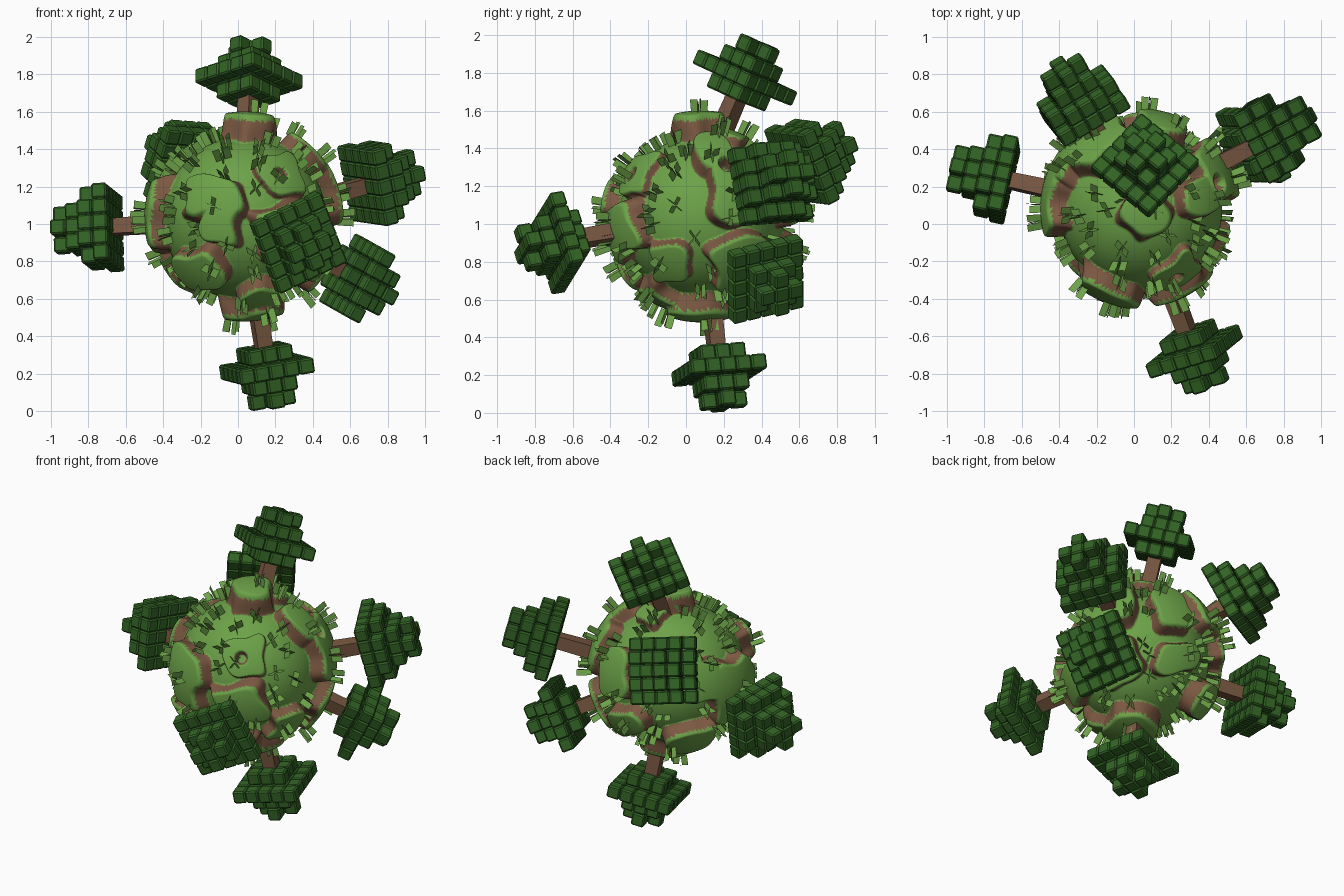
import bpy, bmesh, math, random
from mathutils import Vector, Matrix, Quaternion

random.seed(4)
if "Cube" in bpy.data.objects:
    bpy.data.objects.remove(bpy.data.objects["Cube"], do_unlink=True)

CENTRE = Vector((0.035, 0.08, 1.03))
BASE, RISE, WALL = 0.436, 0.10, 0.095
BLOCK = 0.083


def material(name, rgb):
    m = bpy.data.materials.new(name)
    m.use_nodes = True
    m.diffuse_color = (*rgb, 1)
    m.node_tree.nodes["Principled BSDF"].inputs["Base Color"].default_value = (*rgb, 1)
    return m


GRASS = material("grass_green", (0.15, 0.36, 0.065))
EARTH = material("earth_brown", (0.20, 0.10, 0.055))
LEAF = material("leaf_green", (0.032, 0.125, 0.018))
BARK = material("bark_brown", (0.185, 0.095, 0.052))


def frame(axis, roll=0):
    """Rotation taking +z to the axis, turned about it by roll degrees."""
    return axis.to_track_quat('Z', 'Y') @ Quaternion((0, 0, 1), math.radians(roll))


def finish(bm, name, mats):
    me = bpy.data.meshes.new(name)
    bm.to_mesh(me)
    bm.free()
    for m in mats:
        me.materials.append(m)
    return me


def place(name, mesh, matrix):
    ob = bpy.data.objects.new(name, mesh)
    bpy.context.scene.collection.objects.link(ob)
    ob.matrix_world = matrix


# Raised plateaus: direction, half width, half height, roll, relative rise
PLATEAUS = [(frame(Vector(d), r).to_matrix().transposed(), w, h, k) for d, w, h, r, k in (
    ((-.40, -.90, .24), .34, .24, 0, 1), ((-.28, -.95, -.02), .20, .25, 0, 1),
    ((.42, -.72, .50), .27, .27, 10, .5), ((.45, -.85, -.12), .33, .30, 20, .9),
    ((-1, .10, .08), .36, .38, 5, 1), ((-.80, .50, .25), .22, .25, 0, 1),
    ((.02, -.04, 1), .26, .24, 15, 1.35), ((.08, .35, .95), .20, .20, 0, .6),
    ((.08, .0, -1), .31, .33, 20, 1.15), ((.20, -.45, -.85), .22, .25, 0, .8),
    ((-.45, .70, .50), .36, .30, 10, 1), ((.84, .42, .30), .34, .40, 5, 1),
    ((.70, .15, .68), .20, .28, 0, .9), ((-.45, -.65, -.52), .30, .24, 15, 1),
    ((.76, .42, -.45), .33, .32, 30, 1), ((.25, .92, .25), .27, .30, 0, 1),
    ((.10, .90, -.40), .30, .22, 20, .9), ((-.60, .50, -.60), .30, .26, 10, 1),
    ((.80, -.35, -.48), .22, .22, 0, .8))]
# Small round hollows: direction, radius
PITS = [(Vector(d).normalized(), r) for d, r in (
    ((.40, -.77, .49), .075), ((.80, .27, .55), .08), ((-.2, -.4, -.85), .08))]


def smooth(t):
    t = min(max(t, 0), 1)
    return t * t * (3 - 2 * t)


def terrain(n):
    """Return (raised fraction, radius) of the ground in direction n."""
    best, frac = 0.0, 0.0
    wob = .035 * math.sin(11 * n.x + 2) * math.sin(12 * n.y + 1) + .03 * math.sin(13 * n.z + 7 * n.x)
    for to_local, w, h, k in PLATEAUS:
        p = to_local @ n
        if p.z < .4:
            continue
        d = (1 - ((p.x / w) ** 4 + (p.y / h) ** 4) ** .25) * min(w, h) + wob
        f = smooth(d / (WALL * k) + .5)
        if f * k > best:
            best, frac = f * k, f
    for d, r in PITS:
        dip = smooth(((n - d).length - r) / .04 + .5)
        best *= dip
        frac *= dip
    return frac, BASE + RISE * best


# Ground: a cube rounded into a ball, then stepped
bm = bmesh.new()
bmesh.ops.create_cube(bm, size=2)
bmesh.ops.subdivide_edges(bm, edges=bm.edges[:], cuts=99, use_grid_fill=True)
for v in bm.verts:
    n = Vector([math.tan(c * math.pi / 4) for c in v.co]).normalized()
    v.co = CENTRE + n * terrain(n)[1]
for f in bm.faces:
    f.smooth = True
    frac = terrain((f.calc_center_median() - CENTRE).normalized())[0]
    f.material_index = 1 if .04 < frac < .8 else 0
place("ground", finish(bm, "ground", [GRASS, EARTH]), Matrix())

# Grass tufts: crossed cards, each with two upright blades
bm = bmesh.new()
COUNT = 112
for i in range(COUNT):
    z = 1 - (2 * i + 1) / COUNT
    a = i * 2.39996 + random.uniform(-.25, .25)
    r = math.sqrt(1 - z * z)
    n = Vector((r * math.cos(a), r * math.sin(a), z))
    frac, radius = terrain(n)
    if .05 < frac < .8:
        continue
    q = frame(n, random.uniform(0, 90))
    for turn in (0, 75):
        spin = q @ Quaternion((0, 0, 1), math.radians(turn))
        for x0, x1 in ((-.042, -.003), (.003, .042)):
            top = random.uniform(.055, .08)
            lean = .006 if x0 > 0 else -.006
            card = [(x0, 0, -.02), (x1, 0, -.02), (x1 + lean, 0, top), (x0 + lean, 0, top)]
            bm.faces.new([bm.verts.new(CENTRE + n * radius + spin @ Vector(p)) for p in card])
place("grass_tufts", finish(bm, "grass_tufts", [GRASS]), Matrix())


def canopy(name, layers):
    """Bevelled blocks stacked down from the tip at z = 0; a layer is (reach, corner limit)."""
    bm = bmesh.new()
    for level, (reach, limit) in enumerate(layers):
        for i in range(-reach, reach + 1):
            for j in range(-reach, reach + 1):
                if abs(i) + abs(j) <= limit:
                    at = Vector((i, j, -level - .5)) * BLOCK
                    bmesh.ops.create_cube(bm, size=BLOCK * .99, matrix=Matrix.Translation(at))
    bmesh.ops.bevel(bm, geom=bm.edges[:], offset=.009, segments=1, affect='EDGES')
    return finish(bm, name, [LEAF])


CROSS, SMALL, CUT, WIDE = (1, 1), (1, 2), (2, 3), (2, 4)
HEIGHT = 4 * BLOCK
WAISTED = canopy("waisted_canopy", (CROSS, SMALL, WIDE, SMALL))
STEPPED = canopy("stepped_canopy", (CROSS, SMALL, CUT, WIDE))

# Trunk: a square post of unit height
bm = bmesh.new()
bmesh.ops.create_cone(bm, cap_ends=True, segments=4, radius1=.064, radius2=.058, depth=1,
                      matrix=Matrix.Translation((0, 0, .5)) @ Matrix.Rotation(math.pi / 4, 4, 'Z'))
trunk = finish(bm, "trunk", [BARK])

# Trees: canopy kind, tip measured from the centre, axis, roll
TREES = ((WAISTED, (.03, .315, .935), (.025, .33, .76), -37),
         (STEPPED, (-1.014, .22, -.067), (-.83, .18, -.055), 10),
         (STEPPED, (-.426, .764, .407), (-.335, .60, .32), 4),
         (STEPPED, (.91, .495, .25), (.72, .37, .20), 4),
         (WAISTED, (.359, -.952, -.161), (.29, -.77, -.13), 25),
         (WAISTED, (.766, .434, -.408), (.60, .34, -.32), 14),
         (WAISTED, (.15, .12, -1.007), (.125, .10, -.84), 23))
FOOT = .62
for k, (leaves, tip, d, roll) in enumerate(TREES, 1):
    axis = Vector(d).normalized()
    tip = CENTRE + Vector(tip)
    rot = frame(axis, roll).to_matrix().to_4x4()
    place(f"canopy_{k}", leaves, Matrix.Translation(tip) @ rot)
    place(f"trunk_{k}", trunk, Matrix.Translation(tip - axis * FOOT) @ rot
          @ Matrix.Diagonal((1, 1, FOOT - HEIGHT + .02, 1)))
